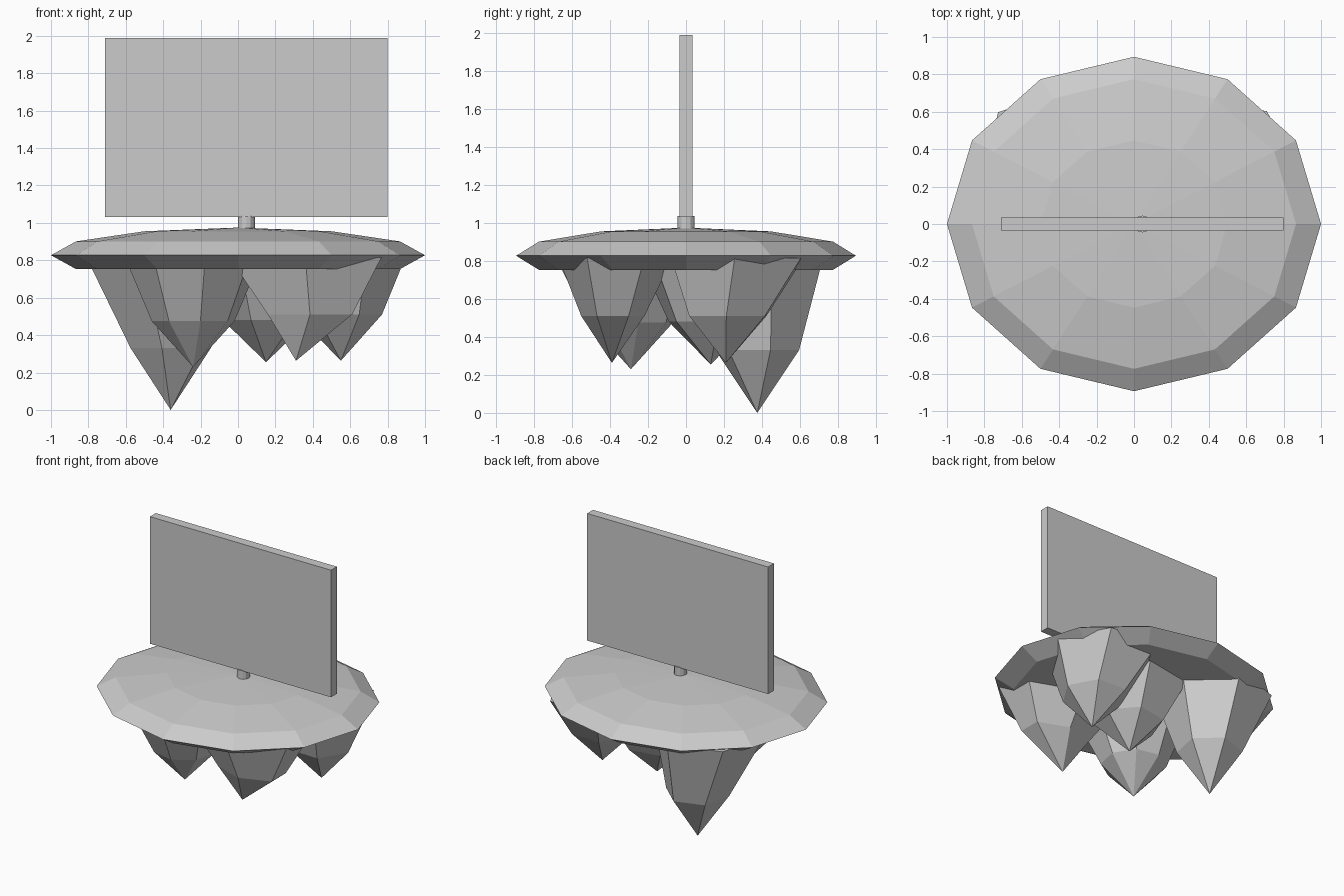
import bpy
import bmesh
from math import sin, cos, radians, pi

cube = bpy.data.objects.get("Cube")
if cube:
    bpy.data.objects.remove(cube, do_unlink=True)

# Single plain material
grey = bpy.data.materials.new("light_grey")
grey.use_nodes = True
grey.diffuse_color = (0.6, 0.6, 0.6, 1)
grey.node_tree.nodes["Principled BSDF"].inputs["Base Color"].default_value = (0.6, 0.6, 0.6, 1)


def finish(name, bm):
    bmesh.ops.recalc_face_normals(bm, faces=bm.faces)
    mesh = bpy.data.meshes.new(name)
    bm.to_mesh(mesh)
    bm.free()
    mesh.materials.append(grey)
    obj = bpy.data.objects.new(name, mesh)
    bpy.context.collection.objects.link(obj)
    return obj


def loft(name, sides, rings, turn=0, tip=None):
    """Join rings of (x, y, z, radius_x, radius_y); an optional tip closes the last ring."""
    bm = bmesh.new()
    loops = []
    for x, y, z, rx, ry in rings:
        angles = [radians(turn) + 2 * pi * i / sides for i in range(sides)]
        loops.append([bm.verts.new((x + rx * cos(a), y + ry * sin(a), z)) for a in angles])
    for low, high in zip(loops, loops[1:]):
        for i in range(sides):
            j = (i + 1) % sides
            bm.faces.new((low[i], low[j], high[j], high[i]))
    bm.faces.new(loops[0])
    if tip:
        end = bm.verts.new(tip)
        for i in range(sides):
            bm.faces.new((loops[-1][i], loops[-1][(i + 1) % sides], end))
    else:
        bm.faces.new(loops[-1])
    return finish(name, bm)


# Faceted island disc: a flattened dome with a flat underside
disc_rings = []
for lat in (-30, 0, 30, 60):
    r = cos(radians(lat))
    disc_rings.append((0, 0, 0.827 + 0.148 * sin(radians(lat)), r, 0.894 * r))
loft("island_disc", 12, disc_rings, tip=(0, 0, 0.975))

# Hanging rock spikes: sides, tip, middle (x, y, z, radius), top (x, y, radius), turn, depth scale
spikes = {
    "rock_spike_back_right": (6, (-0.36, 0.375, 0), (-0.36, 0.375, 0.33, 0.225), (-0.43, 0.33, 0.4), 18, 1),
    "rock_spike_front_right": (8, (-0.24, -0.29, 0.23), (-0.24, -0.29, 0.475, 0.225), (-0.24, -0.32, 0.37), 10, 1),
    "rock_spike_middle": (6, (0.15, 0.13, 0.255), (0.15, 0.13, 0.48, 0.235), (0.15, 0.15, 0.42), 10, 1),
    "rock_spike_front_left": (6, (0.31, -0.39, 0.263), (0.385, -0.385, 0.51, 0.26), (0.36, -0.37, 0.47), 30, 0.64),
    "rock_spike_back_left": (6, (0.55, 0.21, 0.263), (0.54, 0.22, 0.51, 0.23), (0.5, 0.27, 0.395), 58, 1),
}
for name, (sides, tip, mid, top, turn, depth) in spikes.items():
    mx, my, mz, mr = mid
    tx, ty, tr = top
    loft(name, sides, [(tx, ty, 0.815, tr, tr * depth), (mx, my, mz, mr, mr * depth)], turn, tip)

# Short post
loft("post", 12, [(0.045, 0, z, 0.045, 0.045) for z in (0.94, 1.036)])

# Upright board
bm = bmesh.new()
bmesh.ops.create_cube(bm, size=1)
bmesh.ops.scale(bm, vec=(1.51, 0.07, 0.958), verts=bm.verts)
bmesh.ops.translate(bm, vec=(0.045, 0, 1.51), verts=bm.verts)
finish("board", bm)
